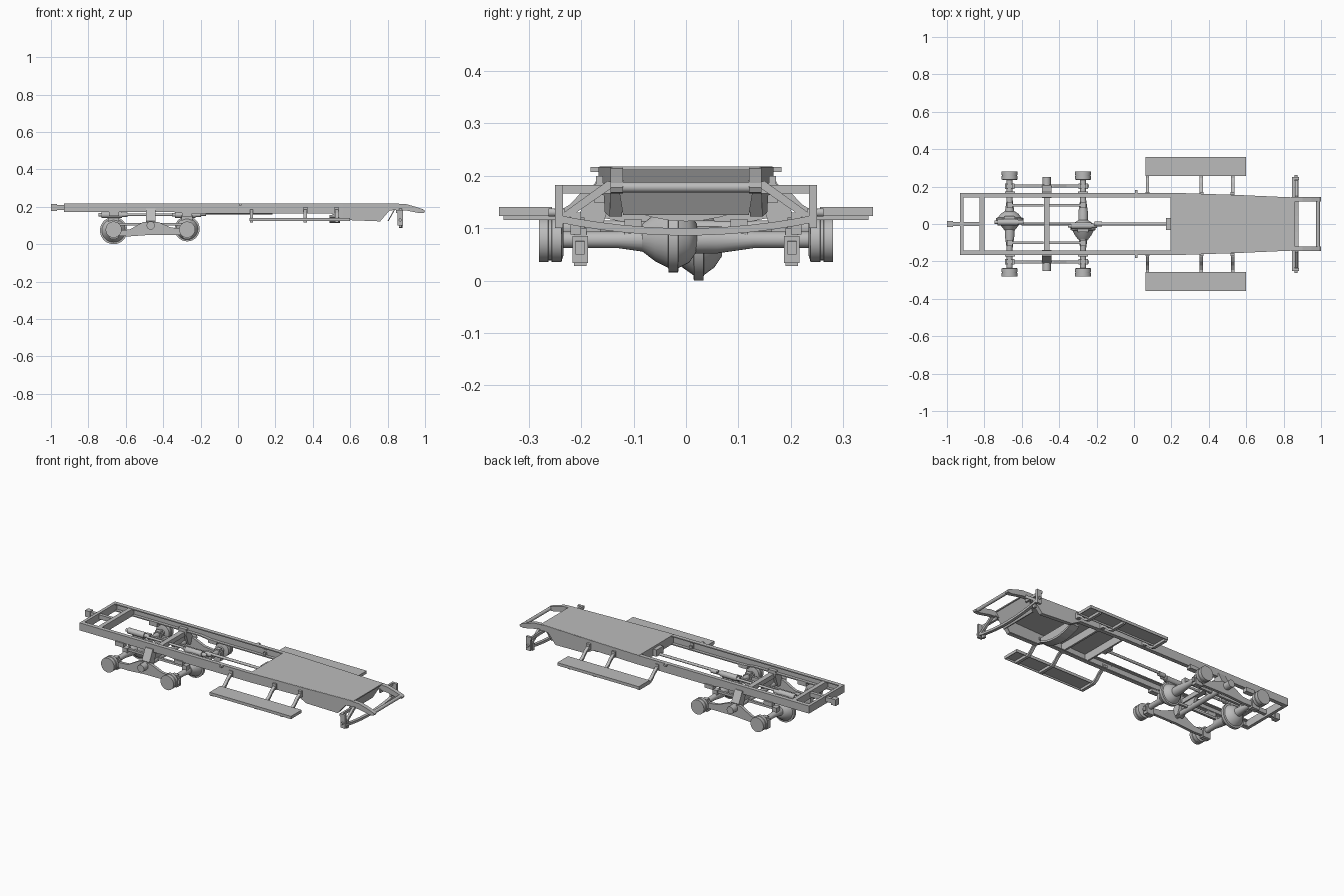
import bpy, bmesh, math
from mathutils import Vector

if "Cube" in bpy.data.objects:
    bpy.data.objects.remove(bpy.data.objects["Cube"], do_unlink=True)

grey = bpy.data.materials.new("chassis grey")
grey.use_nodes = True
COLOR = (0.5, 0.5, 0.5, 1)
grey.diffuse_color = COLOR
grey.node_tree.nodes["Principled BSDF"].inputs["Base Color"].default_value = COLOR


def finish(name, bm, smooth=False):
    bmesh.ops.recalc_face_normals(bm, faces=bm.faces)
    mesh = bpy.data.meshes.new(name)
    bm.to_mesh(mesh)
    bm.free()
    mesh.materials.append(grey)
    ob = bpy.data.objects.new(name, mesh)
    bpy.context.collection.objects.link(ob)
    if smooth:
        bpy.ops.object.select_all(action="DESELECT")
        ob.select_set(True)
        bpy.context.view_layer.objects.active = ob
        bpy.ops.object.shade_smooth_by_angle(angle=math.radians(35))
    return ob


def loft(name, rings, closed=True, smooth=False):
    """Skin a list of equal point rings and cap the ends."""
    bm = bmesh.new()
    rows = [[bm.verts.new(p) for p in ring] for ring in rings]
    n = len(rows[0])
    for a, b in zip(rows, rows[1:]):
        for i in range(n):
            j = (i + 1) % n
            bm.faces.new((a[i], a[j], b[j], b[i]))
    bm.faces.new(rows[0])
    bm.faces.new(rows[-1])
    return finish(name, bm, smooth)


def box(name, x0, x1, y0, y1, z0, z1):
    ring = lambda x: [(x, y0, z0), (x, y1, z0), (x, y1, z1), (x, y0, z1)]
    return loft(name, [ring(x0), ring(x1)])


def side_plate(name, outline, y0, y1):
    return loft(name, [[(x, y, z) for x, z in outline] for y in (y0, y1)])


def cross_plate(name, outline, x0, x1):
    return loft(name, [[(x, y, z) for y, z in outline] for x in (x0, x1)])


def lathe(name, axis, centre, profile, sides=20):
    """Spin (distance, radius) pairs about a line along x or y."""
    c, rings = Vector(centre), []
    for d, r in profile:
        ring = []
        for i in range(sides):
            a = math.tau * i / sides
            u, v = r * math.cos(a), r * math.sin(a)
            ring.append(c + Vector((d, u, v) if axis == "x" else (u, d, v)))
        rings.append(ring)
    return loft(name, rings, smooth=True)


def tube(name, axis, centre, length, r, sides=16):
    return lathe(name, axis, centre, [(-length / 2, r), (length / 2, r)], sides)


def band(points, t):
    """Close a (y, z) path into a strip of thickness t."""
    return points + [(y, z - t) for y, z in reversed(points)]


# Frame rails: C channels, narrowing toward the front
def rail_ring(x, y, z0, z1, s, w=.024, t=.006):
    pts = [(y, z0), (y, z1), (y - w, z1), (y - w, z1 - t),
           (y - t, z1 - t), (y - t, z0 + t), (y - w, z0 + t), (y - w, z0)]
    return [(x, s * b, c) for b, c in pts]


for s, side in ((1, "left"), (-1, "right")):
    stations = [(-.93, .167, .172), (-.35, .167, .172), (-.28, .167, .163),
                (.2, .167, .163), (.5, .157, .163), (.56, .155, .13),
                (.76, .146, .122), (.81, .144, .18), (.86, .142, .185)]
    loft(side + "_rail", [rail_ring(x, y, z, .217, s) for x, y, z in stations])
    # Front horn curving down to the tip
    side_plate(side + "_front_horn",
               [(.84, .217), (.9, .214), (.95, .2), (.99, .186), (1, .178),
                (.995, .168), (.97, .166), (.9, .18), (.84, .184)],
               s * .12, s * .144)
    box(side + "_rail_pin", .005, .02, s * .16, s * .182, .207, .217)

# Frame cross members and rear coupling
box("rear_cross_member", -.93, -.912, -.165, .165, .172, .217)
box("second_cross_member", -.825, -.8, -.162, .162, .172, .215)
box("coupling_bar", -.99, -.81, -.01, .01, .184, .21)
box("coupling_head", -1, -.968, -.016, .016, .178, .215)

# Cab floor plate, front closing panel and belly members
floor = [(.195, .165), (.25, .165), (.86, .14)]
loft("cab_floor", [[(x, -y, .211), (x, y, .211), (x, y, .218), (x, -y, .218)]
                   for x, y in floor])
loft("front_panel", [[(x, -y, z), (x, y, z), (x + .006, y, z), (x + .006, -y, z)]
                     for x, y, z in ((.8, .12, .125), (.85, .135, .214))])
box("floor_rear_wall", .195, .205, -.16, .16, .165, .215)
box("floor_mid_wall", .36, .372, -.157, .157, .165, .215)
arc = [(-.13 + .26 * i / 8, .125 + 1.9 * (-.13 + .26 * i / 8) ** 2) for i in range(9)]
cross_plate("engine_cross_member", arc + [(.13, .175), (-.13, .175)], .505, .54)
cross_plate("engine_cradle", band(arc, .012), .49, .545)
tube("front_cross_tube", "y", (.984, 0, .178), .27, .01)

# Front spring beam with end brackets
leaf = [(-.25 + .5 * i / 12, .1 + .42 * (-.25 + .5 * i / 12) ** 2) for i in range(13)]
cross_plate("front_spring_beam", band(leaf, .014), .862, .88)
for s, side in ((1, "left"), (-1, "right")):
    box(side + "_beam_end_plate", .852, .882, s * .235, s * .25, .1, .182)
    box(side + "_beam_top_bar", .846, .858, s * .12, s * .25, .166, .182)
    box(side + "_beam_shackle", .86, .874, s * .2, s * .22, .088, .13)
    tube(side + "_beam_pin", "y", (.867, s * .247, .13), .03, .008)
    cross_plate(side + "_beam_strut",
                [(s * .13, .185), (s * .15, .19), (s * .24, .125), (s * .235, .112)],
                .862, .876)

# Running boards: shallow trays carried on curved arms
for s, side in ((1, "left"), (-1, "right")):
    box(side + "_running_board", .062, .6, s * .256, s * .357, .133, .14)
    for y in (.256, .353):
        box(side + "_board_long_lip", .062, .6, s * y, s * (y + .004), .123, .134)
    for x in (.062, .596):
        box(side + "_board_end_lip", x, x + .004, s * .256, s * .357, .123, .134)
    arm = [(.145, .188), (.175, .184), (.2, .168), (.222, .145), (.245, .131),
           (.27, .131), (.348, .131)]
    for x in (.072, .36, .527):
        cross_plate(side + "_board_arm", [(s * y, z) for y, z in band(arm, .015)],
                    x - .009, x + .009)
        box(side + "_arm_foot", x - .011, x + .011, s * .158, s * .172, .165, .2)

# Drive axles: lens-shaped differential, tapered tubes, hubs and gear housing
for name, x, y, z, r in (("rear", -.665, .024, .073, .073),
                         ("front", -.272, -.024, .082, .067)):
    lathe(name + "_differential", "y", (x, y, z),
          [(-.06, .026), (-.035, .045), (-.01, r * .86), (-.009, r),
           (.009, r), (.01, r * .86), (.03, .048), (.045, .026)], 28)
    hz = .078
    lathe(name + "_axle_tube", "y", (x, 0, hz),
          [(-.24, .016), (-.13, .016), (-.06, .026),
           (.06, .026), (.13, .016), (.24, .016)])
    for s, side in ((1, "left"), (-1, "right")):
        lathe(f"{name}_{side}_hub", "y", (x, 0, hz),
              [(s * .234, .03), (s * .238, .043), (s * .256, .043), (s * .257, .04),
               (s * .262, .04), (s * .263, .043), (s * .281, .043)], 24)
        box(f"{name}_{side}_beam_socket", x - .025, x + .025,
            s * .187, s * .217, .034, .085)
        box(f"{name}_{side}_socket_cap", x - .016, x + .016,
            s * .19, s * .214, .028, .1)
    lathe(name + "_gear_housing", "x", (x, y * .4, .157),
          [(-.08, .009), (-.065, .009), (-.064, .017), (.045, .017),
           (.046, .012), (.075, .012)])
    box(name + "_housing_neck", x - .03, x + .03, y - .02, y + .02, .1, .155)

# Walking-beam bogie
box("bogie_cross_beam", -.482, -.452, -.16, .16, .145, .172)
tube("bogie_cross_shaft", "y", (-.467, 0, .1), .5, .015)
for s, side in ((1, "left"), (-1, "right")):
    side_plate(side + "_walking_beam",
               [(-.69, .045), (-.58, .042), (-.467, .05), (-.36, .05), (-.24, .05),
                (-.24, .075), (-.36, .09), (-.43, .12), (-.505, .12),
                (-.58, .078), (-.69, .072)], s * .194, s * .211)
    tube(side + "_trunnion_hub", "y", (-.467, s * .222, .1), .06, .022)
    cross_plate(side + "_trunnion_bracket",
                [(s * .14, .19), (s * .172, .19), (s * .205, .125),
                 (s * .185, .085), (s * .165, .09), (s * .14, .16)], -.492, -.442)
    cross_plate(side + "_cross_gusset",
                [(s * .145, .15), (s * .16, .12), (s * .06, .1), (s * .04, .145)],
                -.475, -.459)
    for x, dx in ((-.665, .18), (-.272, -.18)):
        # Torque rods from the axles to the bogie centre
        box(side + "_torque_rod", min(x, x + dx), max(x, x + dx),
            s * .094, s * .108, .1, .114)
        box(side + "_rod_clamp", x - .015, x + .015, s * .085, s * .117, .085, .118)
    box(side + "_bump_stop_rear", -.69, -.635, s * .145, s * .175, .15, .175)
    box(side + "_bump_stop_front", -.3, -.245, s * .145, s * .175, .148, .17)

# Drive shafts
tube("inter_axle_shaft", "x", (-.467, 0, .157), .27, .007, 12)
tube("main_drive_shaft", "x", (-.015, 0, .168), .4, .008, 12)
tube("shaft_joint", "x", (-.19, 0, .163), .04, .013, 12)
box("shaft_flange", .172, .198, -.032, .032, .165, .205)
